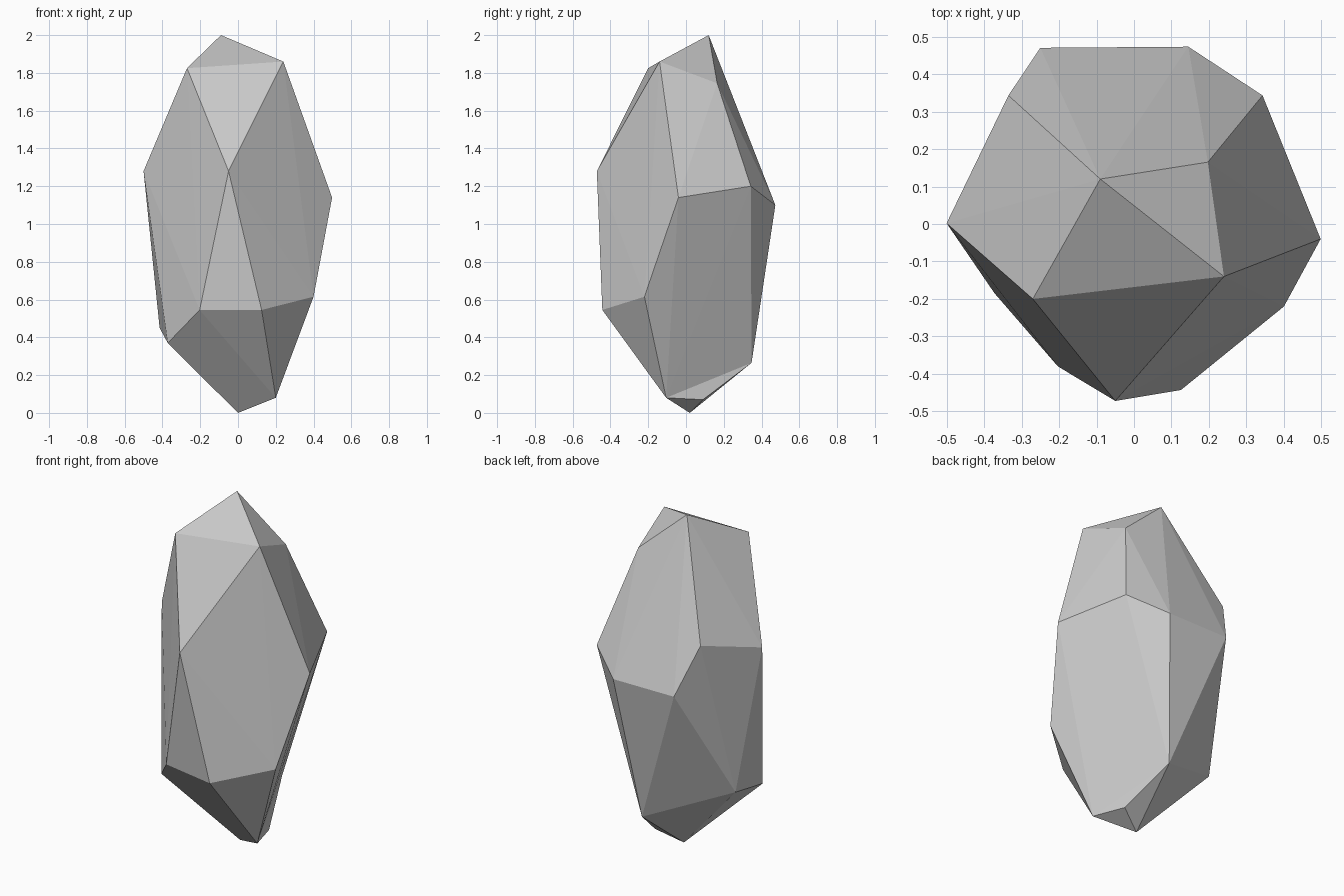
import bpy, bmesh

if "Cube" in bpy.data.objects:
    bpy.data.objects.remove(bpy.data.objects["Cube"])

# corner points of the faceted stone, from crown to foot
crown = [(-.09, .12, 2), (-.27, -.20, 1.825), (.24, -.14, 1.86), (.197, .165, 1.745)]
girdle = [(.343, .343, 1.20), (.498, -.04, 1.14), (.145, .473, 1.10), (-.25, .47, 1.10),
          (-.335, .343, 1.375), (-.5, .002, 1.28), (-.05, -.472, 1.28)]
lower = [(-.203, -.38, .545), (.125, -.443, .545), (.40, -.22, .615),
         (-.372, -.185, .37), (-.415, .13, .45)]
foot = [(.2, -.105, .08), (.045, .347, .265), (0, .02, 0)]
heel = (.14, .09, .07)   # small notch corner under the foot

# convex body
bm = bmesh.new()
verts = [bm.verts.new(p) for p in crown + girdle + lower + foot]
bmesh.ops.convex_hull(bm, input=verts)

# pull the underside facet out to the heel corner
base = set(verts[-3:])
for f in list(bm.faces):
    if set(f.verts) == base:
        tip = bmesh.ops.poke(bm, faces=[f])["verts"][0]
        tip.co = heel
        break
bmesh.ops.recalc_face_normals(bm, faces=bm.faces)

mesh = bpy.data.meshes.new("faceted_stone")
bm.to_mesh(mesh)
bm.free()
stone = bpy.data.objects.new("faceted_stone", mesh)
bpy.context.collection.objects.link(stone)
